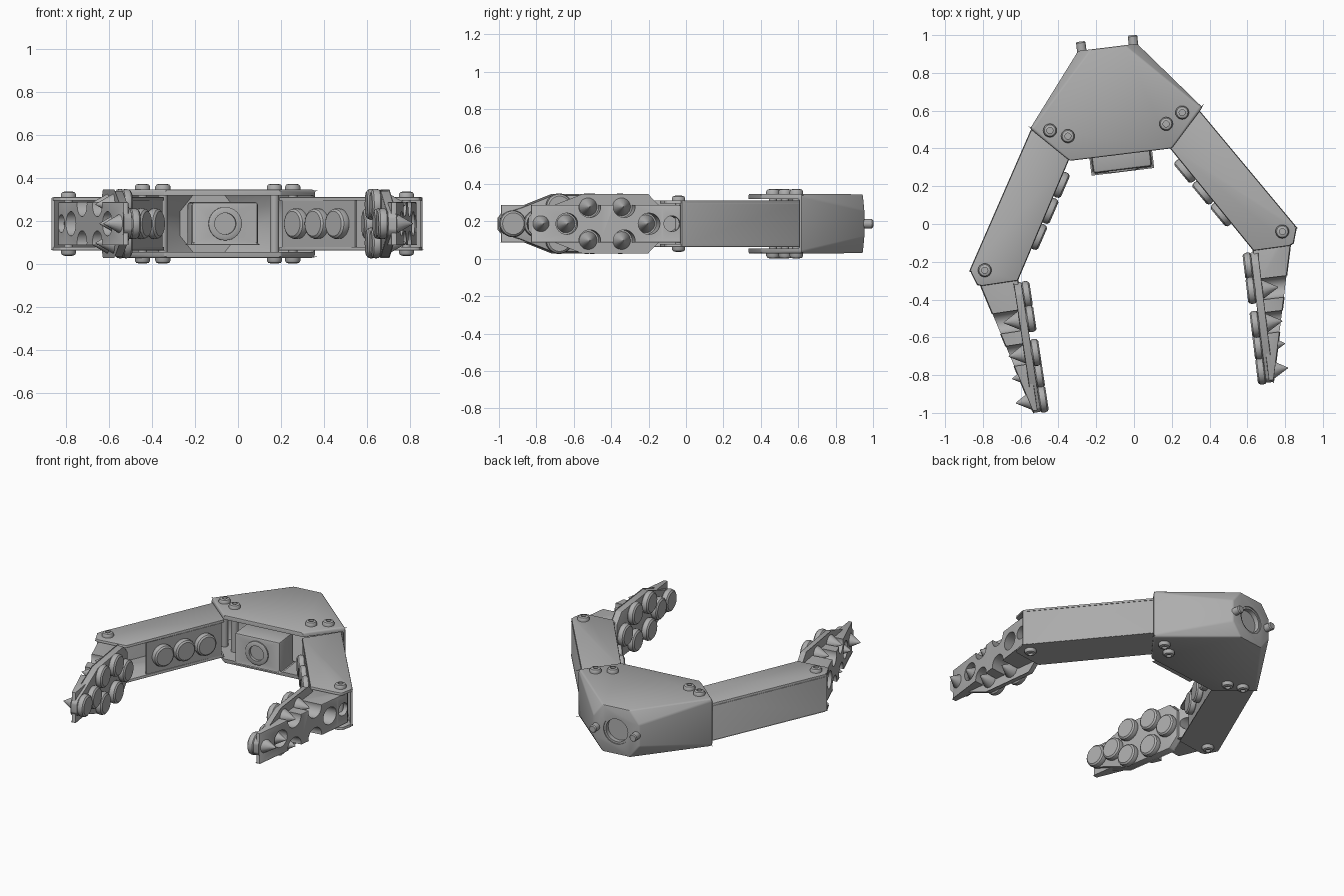
import bpy, bmesh, math
from mathutils import Matrix, Vector

cube = bpy.data.objects.get("Cube")
if cube:
    bpy.data.objects.remove(cube, do_unlink=True)

MID = 0.1875  # height of the symmetry plane

grey = bpy.data.materials.new("Grey metal")
grey.use_nodes = True
COLOUR = (0.42, 0.42, 0.42, 1)
grey.diffuse_color = COLOUR
grey.node_tree.nodes["Principled BSDF"].inputs["Base Color"].default_value = COLOUR


def frame(origin, x_dir, side=1):
    """Local frame: x along x_dir, y to its left (side=1) or right (-1), z from mid height."""
    x = Vector((*x_dir, 0)).normalized()
    y = Vector((-x.y, x.x, 0)) * side
    m = Matrix((x, y, (0, 0, 1))).transposed().to_4x4()
    m.translation = (*origin, MID)
    return m


def finish(name, bm, m):
    bm.transform(m)
    bmesh.ops.recalc_face_normals(bm, faces=bm.faces)
    mesh = bpy.data.meshes.new(name)
    bm.to_mesh(mesh)
    bm.free()
    mesh.materials.append(grey)
    ob = bpy.data.objects.new(name, mesh)
    bpy.context.collection.objects.link(ob)
    return ob


def round_edges(bm, width, segments=2):
    bmesh.ops.dissolve_limit(bm, angle_limit=0.02, verts=bm.verts, edges=bm.edges)
    sharp = [e for e in bm.edges if e.is_manifold and e.calc_face_angle() > 0.4]
    bmesh.ops.bevel(bm, geom=sharp, offset=width, segments=segments, affect='EDGES', profile=0.5)


def prism(name, m, outline, z0, z1, bevel=0.0):
    bm = bmesh.new()
    low = [bm.verts.new((x, y, z0)) for x, y in outline]
    high = [bm.verts.new((x, y, z1)) for x, y in outline]
    bm.faces.new(low)
    bm.faces.new(high)
    n = len(low)
    for i in range(n):
        j = (i + 1) % n
        bm.faces.new((low[i], low[j], high[j], high[i]))
    if bevel:
        round_edges(bm, bevel)
    return finish(name, bm, m)


def block(name, m, x0, x1, y0, y1, z0, z1, bevel=0.0):
    return prism(name, m, [(x0, y0), (x1, y0), (x1, y1), (x0, y1)], z0, z1, bevel)


def hull(name, m, points, bevel=0.0):
    bm = bmesh.new()
    for p in points:
        bm.verts.new(p)
    bmesh.ops.convex_hull(bm, input=bm.verts)
    if bevel:
        round_edges(bm, bevel)
    return finish(name, bm, m)


def lathe(name, m, at, axis, profile, sides=28):
    """Turned part: profile of (radius, distance along axis), closed by end caps."""
    turn = Matrix.Translation(at) @ Vector((0, 0, 1)).rotation_difference(Vector(axis)).to_matrix().to_4x4()
    bm = bmesh.new()
    rings = []
    for r, h in profile:
        rings.append([bm.verts.new((r * math.cos(t), r * math.sin(t), h))
                      for t in (math.tau * i / sides for i in range(sides))])
    for a, b in zip(rings, rings[1:]):
        for i in range(sides):
            j = (i + 1) % sides
            bm.faces.new((a[i], a[j], b[j], b[i]))
    bm.faces.new(rings[0])
    bm.faces.new(rings[-1])
    return finish(name, bm, m @ turn)


def cut(ob, cutters):
    """Subtract the cutters, bake the result and discard them."""
    for c in cutters:
        c.hide_render = True
        mod = ob.modifiers.new("cut", 'BOOLEAN')
        mod.operation, mod.solver, mod.object = 'DIFFERENCE', 'EXACT', c
    graph = bpy.context.evaluated_depsgraph_get()
    mesh = bpy.data.meshes.new_from_object(ob.evaluated_get(graph))
    ob.modifiers.clear()
    ob.data = mesh
    for c in cutters:
        bpy.data.objects.remove(c, do_unlink=True)


def screw(name, m, x, y, z, up):
    lathe(name, m, (x, y, z * up), (0, 0, up),
          [(0.036, -0.01), (0.036, 0.012), (0.03, 0.022), (0.016, 0.026), (0.016, 0.012)], 20)


# Body: a shell that turns from a wide box into a narrow octagon at the back
def octagon(v, w, h, cx, cz):
    return [(sx * x, v, sz * z) for sx in (-1, 1) for sz in (-1, 1)
            for x, z in ((w, h - cz), (w - cx, h))]


body = frame((-0.07, 0.3675), (0.9925, 0.122))
shell = hull("palm_shell", body,
             [(x, 0, z) for x in (-0.272, 0.272) for z in (-0.16, 0.16)]
             + octagon(0.195, 0.46, 0.16, 0.012, 0.012)
             + octagon(0.572, 0.157, 0.157, 0.065, 0.085), 0.008)
cavity = hull("cavity_cutter", body,
              [(x, -0.1, z) for x in (-0.7, 0.7) for z in (-0.132, 0.132)]
              + octagon(0.2, 0.44, 0.132, 0.01, 0.01)
              + octagon(0.54, 0.135, 0.132, 0.06, 0.075))
port = lathe("port_cutter", body, (0, 0.5, 0), (0, 1, 0), [(0.088, 0), (0.088, 0.2)], 40)
cut(shell, [cavity, port])
lathe("port_lip", body, (0, 0.535, 0), (0, 1, 0),
      [(0.1, 0), (0.1, 0.03), (0.075, 0.03), (0.075, 0), (0.1, 0)], 40)
for s in (-1, 1):
    lathe("back_pin", body, (0.138 * s, 0.55, 0), (0, 1, 0),
          [(0.025, 0), (0.025, 0.063), (0.02, 0.07)], 20)

# Sensor block in the open front, with a ring around its bore
sensor = block("sensor_block", body, -0.155, 0.155, -0.08, 0.1, -0.1, 0.1, 0.012)
cut(sensor, [lathe("bore_cutter", body, (0, -0.2, 0), (0, 1, 0), [(0.05, 0), (0.05, 0.5)], 32)])
lathe("sensor_ring", body, (0, -0.092, 0), (0, 1, 0),
      [(0.078, 0.02), (0.078, 0.003), (0.073, 0), (0.05, 0), (0.05, 0.02), (0.078, 0.02)], 32)

# Screws and standoffs that hold the arms in the body
world = frame((0, 0), (1, 0))
for x, y in ((-0.445, 0.495), (-0.35, 0.465), (0.17, 0.53), (0.255, 0.59)):
    lathe("arm_post", world, (x, y, -0.15), (0, 0, 1), [(0.022, 0), (0.022, 0.3)], 16)
    for up in (-1, 1):
        screw("body_screw", world, x, y, 0.16, up)

# Arms and fingers: local x runs to the tip, local y faces outwards
PAD = [(0.06, -0.005), (0.07, 0.004), (0.072, 0.02), (0.068, 0.034), (0.058, 0.042)]
GRIPS = [(0.16, 0), (0.29, 0.09), (0.29, -0.09), (0.47, 0.09), (0.47, -0.09), (0.59, 0), (0.72, 0)]

for label, side, pivot, arm_dir, finger_dir in (
        ("left", 1, (0.785, -0.04), (0.64, -0.768), (0.12, -0.993)),
        ("right", -1, (-0.79, -0.245), (-0.4, -0.917), (0.15, -0.989))):
    arm = frame(pivot, arm_dir, side)
    plate = [(-0.79, 0.071), (0.015, 0.071), (0.04, 0.06), (0.085, 0.005), (0.08, -0.02),
             (-0.02, -0.18), (-0.72, -0.172)]
    for up, where in ((1, "top"), (-1, "bottom")):
        z0, z1 = sorted((0.108 * up, 0.124 * up))
        prism(f"{label}_arm_{where}", arm, plate, z0, z1, 0.003)
        screw(f"{label}_knuckle_screw", arm, 0, 0, 0.124, up)
    block(f"{label}_arm_outer_wall", arm, -0.79, 0.035, 0.056, 0.071, -0.122, 0.122, 0.003)
    block(f"{label}_arm_inner_wall", arm, -0.7, -0.17, -0.172, -0.157, -0.11, 0.11)
    lathe(f"{label}_knuckle_pin", arm, (0, 0, -0.12), (0, 0, 1), [(0.02, 0), (0.02, 0.24)], 16)
    for x in (-0.576, -0.426, -0.276):
        lathe(f"{label}_arm_pad", arm, (x, -0.172, 0), (0, -1, 0), PAD)

    # Finger spine: a wedge pierced behind every grip pad
    finger = frame(pivot, finger_dir, side)
    spine = prism(f"{label}_finger_spine", finger,
                  [(-0.04, 0.03), (0, 0.048), (0.09, 0.03), (0.775, -0.14), (0.775, -0.165),
                   (0.08, -0.165), (-0.04, -0.06)], -0.1, 0.1, 0.004)
    cutters = [lathe("hole_cutter", finger, (x, -0.14, z), (0, 1, 0), [(0.057, 0), (0.057, 0.3)], 24)
               for x, z in GRIPS[:-1]]
    cutters.append(lathe("hole_cutter", finger, (0.04, -0.3, 0), (0, 1, 0),
                         [(0.042, 0), (0.042, 0.5)], 24))
    cut(spine, cutters)

    # Flat finger plate with pads inside and spikes outside
    half = [(0.09, 0.09), (0.15, 0.152), (0.5, 0.152), (0.67, 0.085), (0.765, 0.055), (0.785, 0.03)]
    tilt = finger @ Matrix.Translation((0, -0.16, 0)) @ Matrix.Rotation(math.pi / 2, 4, 'X')
    prism(f"{label}_finger_plate", tilt, half + [(x, -z) for x, z in reversed(half)],
          -0.02, 0.022, 0.007)
    for x, z in GRIPS:
        lathe(f"{label}_finger_pad", finger, (x, -0.182, z), (0, -1, 0), PAD)
        lathe(f"{label}_finger_spike", finger, (x, -0.142, z), (0, 1, 0),
              [(0.048, 0), (0.048, 0.006), (0.002, 0.085)], 20)

# Smooth curved faces, keep crisp edges
bpy.ops.object.select_all(action='DESELECT')
for ob in bpy.context.scene.objects:
    if ob.type == 'MESH':
        ob.select_set(True)
        bpy.context.view_layer.objects.active = ob
bpy.ops.object.shade_smooth_by_angle(angle=math.radians(32))
